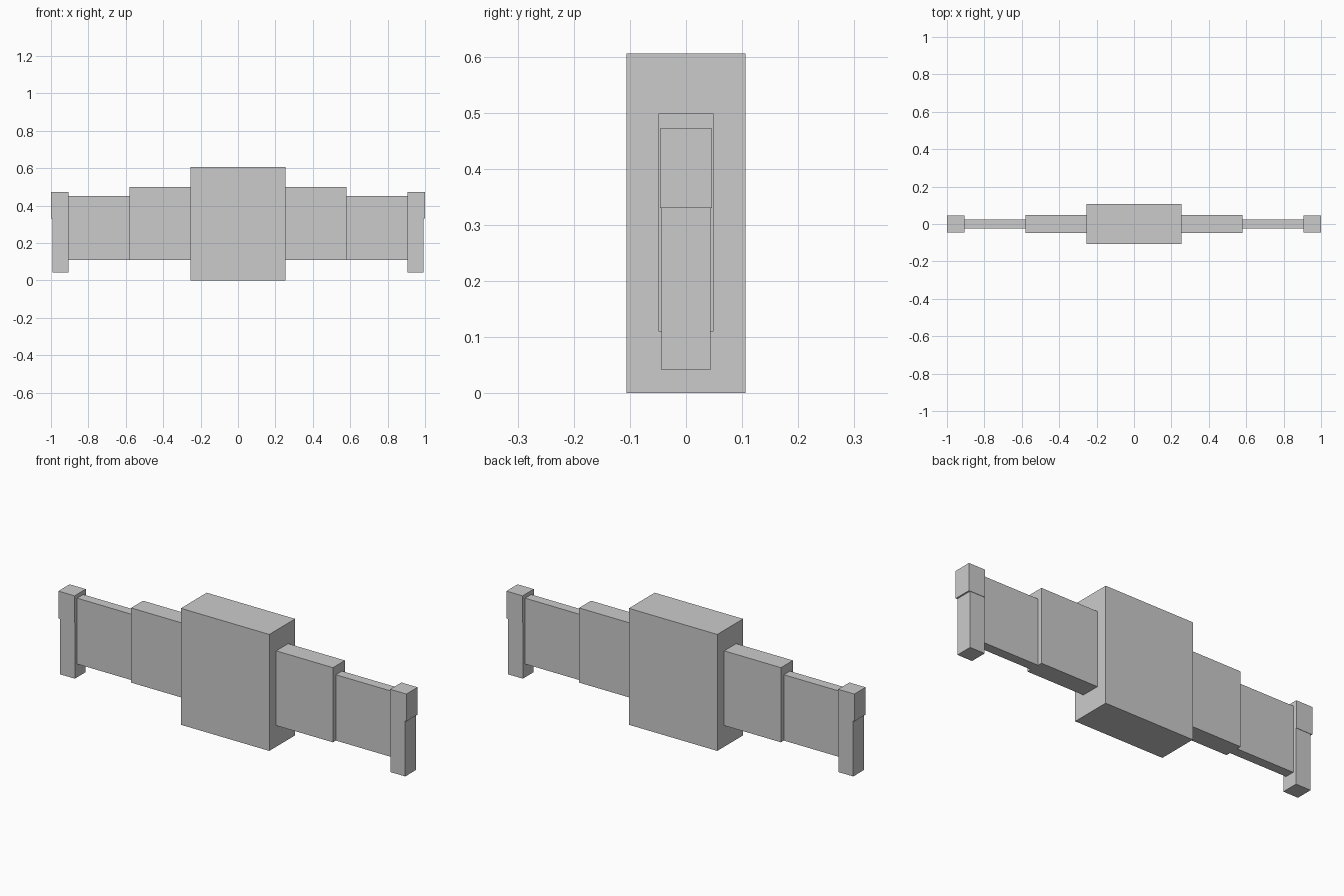
import bpy
import bmesh

if "Cube" in bpy.data.objects:
    bpy.data.objects.remove(bpy.data.objects["Cube"])


def box(name, x, y_half, z):
    """Axis-aligned box, symmetric in y, from (min, max) ranges in x and z."""
    bm = bmesh.new()
    bmesh.ops.create_cube(bm, size=1)
    for v in bm.verts:
        v.co.x = x[1] if v.co.x > 0 else x[0]
        v.co.y = y_half if v.co.y > 0 else -y_half
        v.co.z = z[1] if v.co.z > 0 else z[0]
    mesh = bpy.data.meshes.new(name)
    bm.to_mesh(mesh)
    bm.free()
    obj = bpy.data.objects.new(name, mesh)
    bpy.context.collection.objects.link(obj)
    return obj


# Central block
box("central_block", (-0.254, 0.254), 0.106, (0, 0.605))

# Stepped side panels and end posts, mirrored left and right
side_parts = [
    ("inner_panel", (0.254, 0.58), 0.049, (0.11, 0.498)),
    ("outer_panel", (0.58, 0.907), 0.025, (0.11, 0.452)),
    ("end_post", (0.907, 0.992), 0.044, (0.041, 0.33)),
    ("end_post_cap", (0.907, 1.0), 0.046, (0.33, 0.472)),
]
for name, (x0, x1), y_half, z in side_parts:
    box("right_" + name, (x0, x1), y_half, z)
    box("left_" + name, (-x1, -x0), y_half, z)
